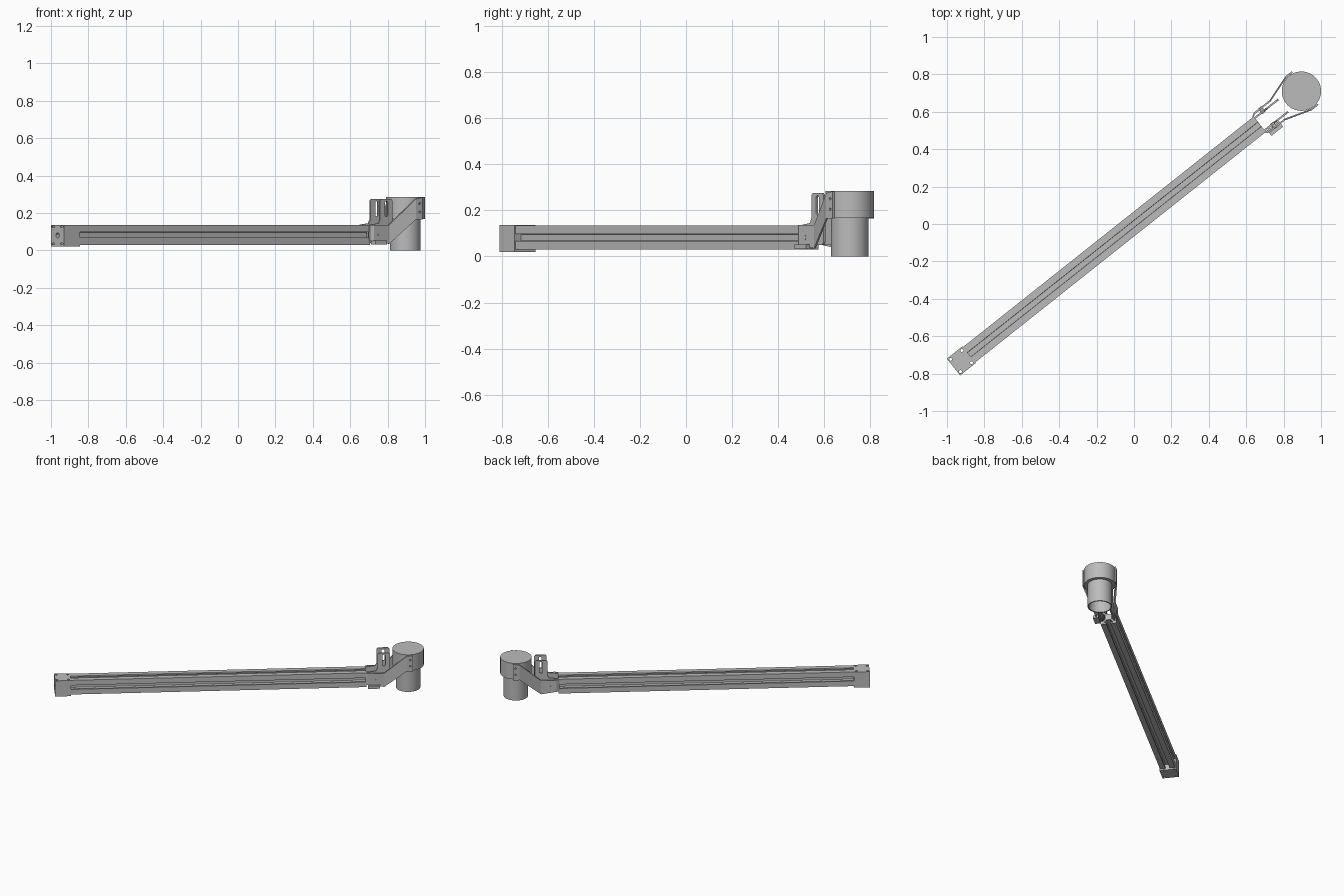
import bpy, bmesh, math
from mathutils import Matrix, Vector

if "Cube" in bpy.data.objects:
    bpy.data.objects.remove(bpy.data.objects["Cube"], do_unlink=True)

grey = bpy.data.materials.new("plain_grey")
grey.use_nodes = True
grey.diffuse_color = (0.5, 0.5, 0.5, 1)
grey.node_tree.nodes["Principled BSDF"].inputs["Base Color"].default_value = grey.diffuse_color

# Parts are built along a straight beam axis (x), then turned into place
PLACE = Matrix.Translation((-0.965, -0.765, 0)) @ Matrix.Rotation(math.radians(38.42), 4, "Z")
HUB = 2.374       # distance along the beam to the drum axis
MID = 0.0825      # beam centre height


def finish(name, bm, smooth=False):
    bmesh.ops.recalc_face_normals(bm, faces=bm.faces)
    bm.transform(PLACE)
    mesh = bpy.data.meshes.new(name)
    bm.to_mesh(mesh)
    bm.free()
    mesh.materials.append(grey)
    ob = bpy.data.objects.new(name, mesh)
    bpy.context.collection.objects.link(ob)
    if smooth:
        activate(ob)
        bpy.ops.object.shade_smooth_by_angle(angle=math.radians(35))
    return ob


def activate(ob):
    bpy.ops.object.select_all(action="DESELECT")
    ob.select_set(True)
    bpy.context.view_layer.objects.active = ob


def prism(name, points, direction):
    bm = bmesh.new()
    face = bm.faces.new([bm.verts.new(p) for p in points])
    ext = bmesh.ops.extrude_face_region(bm, geom=[face])
    moved = [g for g in ext["geom"] if isinstance(g, bmesh.types.BMVert)]
    bmesh.ops.translate(bm, verts=moved, vec=Vector(direction))
    return finish(name, bm)


def box(name, lo, hi):
    pts = [(lo[0], lo[1], lo[2]), (hi[0], lo[1], lo[2]), (hi[0], hi[1], lo[2]), (lo[0], hi[1], lo[2])]
    return prism(name, pts, (0, 0, hi[2] - lo[2]))


def rod(name, centre, radius, length, axis, sides=20):
    bm = bmesh.new()
    turn = Vector((0, 0, 1)).rotation_difference(Vector(axis)).to_matrix().to_4x4()
    bmesh.ops.create_cone(bm, cap_ends=True, segments=sides, radius1=radius, radius2=radius,
                          depth=length, matrix=Matrix.Translation(centre) @ turn)
    return finish(name, bm, True)


def cut(ob, cutters):
    for c in cutters:
        mod = ob.modifiers.new("cut", "BOOLEAN")
        mod.operation = "DIFFERENCE"
        mod.solver = "EXACT"
        mod.object = c
        activate(ob)
        bpy.ops.object.modifier_apply(modifier=mod.name)
        bpy.data.objects.remove(c, do_unlink=True)


# Slotted beam: one side of the profile turned four times
side = [(-0.0525, 0.0525), (-0.015, 0.0525), (-0.015, 0.0425), (-0.028, 0.0425),
        (-0.028, 0.036), (-0.014, 0.022)]
side += [(-y, z) for y, z in reversed(side[1:])]
profile = []
for i in range(4):
    c, s = round(math.cos(i * math.pi / 2)), round(math.sin(i * math.pi / 2))
    profile += [(0.1, y * c + z * s, MID - y * s + z * c) for y, z in side]
prism("beam", profile, (1.99, 0, 0))

# End block with bolt holes
end = box("end_block", (0, -0.057, 0.02), (0.107, 0.057, 0.136))
cut(end, [rod("hole", (u, v, 0.08), 0.008, 0.3, (0, 0, 1), 16)
          for u in (0.014, 0.09) for v in (-0.042, 0.042)])
cut(end, [rod("hole", (0, 0, 0.08), 0.014, 0.06, (1, 0, 0))])
cut(end, [box("notch", (-0.01, v - 0.011, z - 0.004), (0.005, v + 0.011, z + 0.004))
          for v in (-0.036, 0.036) for z in (0.036, 0.125)])

# Drum: hollow body under a wider closed collar
bm = bmesh.new()
outline = [(0, 0.285), (0.105, 0.285), (0.105, 0.167), (0.082, 0.167), (0.082, 0),
           (0.074, 0), (0.074, 0.25), (0, 0.25)]
verts = [bm.verts.new((HUB + r, 0, z)) for r, z in outline]
edges = [bm.edges.new(p) for p in zip(verts, verts[1:])]
bmesh.ops.spin(bm, geom=verts + edges, cent=(HUB, 0, 0), axis=(0, 0, 1),
               angle=math.tau, steps=64, use_duplicate=False)
bmesh.ops.remove_doubles(bm, verts=bm.verts, dist=1e-5)
finish("drum", bm, True)

for name, m in (("left", 1), ("right", -1)):
    # Outer bracket: lug on the beam, rising arm, tab on the collar
    stations = [(2.085, 0.049, 0.05, 0.136), (2.105, 0.059, 0.05, 0.136), (2.21, 0.059, 0.035, 0.136),
                (2.355, 0.106, 0.165, 0.275), (2.4, 0.106, 0.165, 0.283)]
    bm = bmesh.new()
    rings = [[bm.verts.new((u, m * (v + dv), z)) for dv, z in
              ((0, lo), (0.009, lo), (0.009, hi), (0, hi))] for u, v, lo, hi in stations]
    for a, b in zip(rings, rings[1:]):
        for i in range(4):
            j = (i + 1) % 4
            bm.faces.new((a[i], a[j], b[j], b[i]))
    bm.faces.new(rings[0])
    bm.faces.new(rings[-1])
    arm = finish(name + "_bracket_arm", bm)
    cut(arm, [rod("hole", (2.382, m * 0.11, z), 0.006, 0.016, (0, 1, 0), 12) for z in (0.205, 0.25)])

    # Inner upright plate with a long adjusting slot
    shape = [(2.09, 0.05), (2.24, 0.05), (2.25, 0.06), (2.25, 0.265), (2.24, 0.275), (2.175, 0.275),
             (2.165, 0.265), (2.165, 0.165), (2.155, 0.145), (2.09, 0.136)]
    plate = prism(name + "_upright_plate", [(u, m * 0.037, z) for u, z in shape], (0, m * 0.01, 0))
    arcs = [(2.208 + 0.01 * math.cos(a), 0.222 + (0.032 if math.sin(a) > 0 else -0.032) + 0.01 * math.sin(a))
            for a in [math.tau * (i + 0.5) / 16 for i in range(16)]]
    cut(plate, [prism("slot", [(u, m * 0.02, z) for u, z in arcs], (0, m * 0.04, 0))])

    # Pivot bolt joining plate and bracket
    rod(name + "_pivot_bolt", (2.145, m * 0.052, MID), 0.011, 0.036, (0, 1, 0))

# Small foot under the right bracket
box("bracket_foot", (2.1, -0.088, 0.032), (2.18, -0.05, 0.052))
